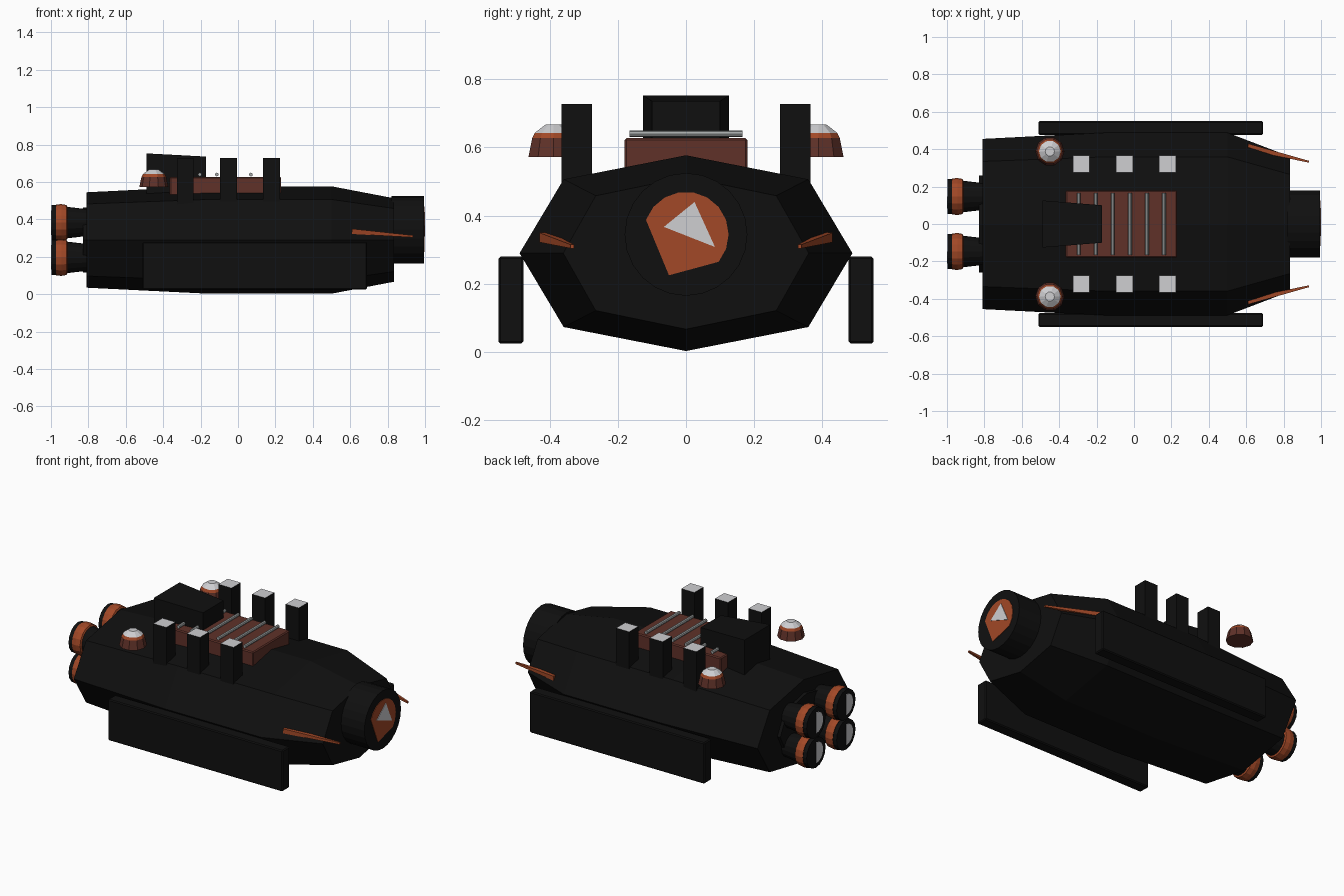
import bpy, bmesh, math

if "Cube" in bpy.data.objects:
    bpy.data.objects.remove(bpy.data.objects["Cube"])


def material(name, rgb):
    m = bpy.data.materials.new(name)
    m.diffuse_color = (*rgb, 1)
    m.use_nodes = True
    m.node_tree.nodes["Principled BSDF"].inputs["Base Color"].default_value = m.diffuse_color
    return m


BLACK = material("hull black", (0.005, 0.005, 0.005))
ORANGE = material("burnt orange", (0.36, 0.065, 0.02))
BROWN = material("rust brown", (0.115, 0.031, 0.022))
WHITE = material("pale grey", (0.62, 0.62, 0.64))
SILVER = material("silver", (0.38, 0.40, 0.40))


def loft(name, rings, mats, bevel=0):
    """Skin a list of rings; mats gives start cap, each band, end cap."""
    bm = bmesh.new()
    slots = list(dict.fromkeys(mats))
    loops = [[bm.verts.new(p) for p in r] for r in rings]
    n = len(loops[0])
    faces = [(bm.faces.new(loops[0][::-1]), mats[0])]
    for k, (a, b) in enumerate(zip(loops, loops[1:])):
        for i in range(n):
            j = (i + 1) % n
            faces.append((bm.faces.new((a[i], a[j], b[j], b[i])), mats[k + 1]))
    faces.append((bm.faces.new(loops[-1]), mats[-1]))
    for f, m in faces:
        f.material_index = slots.index(m)
    bmesh.ops.recalc_face_normals(bm, faces=bm.faces)
    me = bpy.data.meshes.new(name)
    bm.to_mesh(me)
    bm.free()
    for m in slots:
        me.materials.append(m)
    ob = bpy.data.objects.new(name, me)
    bpy.context.collection.objects.link(ob)
    if bevel:
        mod = ob.modifiers.new("soft edge", "BEVEL")
        mod.width, mod.segments = bevel, 1
    return ob


def solid(name, rings, mat, bevel=0):
    return loft(name, rings, [mat] * (len(rings) + 1), bevel)


def box(name, x, y, z, mat, bevel=0, top=None):
    rings = [[(x[0], y[0], h), (x[1], y[0], h), (x[1], y[1], h), (x[0], y[1], h)] for h in z]
    return loft(name, rings, [mat, mat, top or mat], bevel)


def ring_x(x, r, y, z, n=16):
    return [(x, y + r * math.cos(2 * math.pi * i / n), z + r * math.sin(2 * math.pi * i / n))
            for i in range(n)]


def ring_z(z, r, x, y, n=10):
    return [(x + r * math.cos(2 * math.pi * i / n), y + r * math.sin(2 * math.pi * i / n), z)
            for i in range(n)]


def hull_ring(x, ry, rz, cz=0.29):
    shape = [(0, 1), (0.735, 0.755), (1, 0), (0.735, -0.755),
             (0, -1), (-0.735, -0.755), (-1, 0), (-0.735, 0.755)]
    return [(x, ry * a, cz + rz * b) for a, b in shape]


# Eight-sided hull and rear engine mount
solid("hull", [hull_ring(-0.81, 0.455, 0.255), hull_ring(-0.16, 0.488, 0.287),
               hull_ring(0.5, 0.488, 0.287), hull_ring(0.835, 0.36, 0.223)], BLACK)
solid("engine_mount", [hull_ring(-0.83, 0.26, 0.175), hull_ring(-0.8, 0.26, 0.175)], BLACK)

# Nose barrel with its orange lens and pale triangular mark
solid("nose_barrel", [ring_x(x, 0.18, 0, 0.345, 24) for x in (0.82, 0.994)], BLACK)
arc = [(0.125 * math.cos(math.radians(a)), 0.345 + 0.125 * math.sin(math.radians(a)))
       for a in range(-40, 161, 20)]
lens = arc + [(-0.05, 0.225)]
solid("nose_lens", [[(x, y, z) for y, z in lens] for x in (0.992, 0.997)], ORANGE)
mark = [(-0.065, 0.367), (0.085, 0.308), (0.025, 0.44)]
solid("nose_mark", [[(x, y, z) for y, z in mark] for x in (0.995, 1.0)], WHITE)

# Four engines with orange bands and half-disc exhaust plates
for y in (-0.147, 0.147):
    for z in (0.197, 0.383):
        prof = [(-0.81, 0.072), (-0.912, 0.084), (-0.917, 0.094), (-0.945, 0.099),
                (-0.972, 0.096), (-0.972, 0.093), (-0.997, 0.093)]
        loft("engine", [ring_x(x, r, y, z) for x, r in prof],
             [BLACK, BLACK, ORANGE, ORANGE, ORANGE, BLACK, BLACK, BLACK])
        half = [(y + 0.065 * math.cos(a), z + 0.065 * math.sin(a))
                for a in [math.pi * (0.5 + i / 8) for i in range(9)]]
        solid("exhaust_plate", [[(x, p, q) for p, q in half] for x in (-0.995, -1.0)], WHITE)

# Deck box with six cross bars
box("deck_box", (-0.365, 0.23), (-0.18, 0.18), (0.5, 0.628), BROWN, 0.006)
for i in range(6):
    x = -0.295 + 0.091 * i
    bar = [[(x + 0.01 * math.cos(math.pi * k / 4), y, 0.64 + 0.01 * math.sin(math.pi * k / 4))
            for k in range(8)] for y in (-0.165, 0.165)]
    solid("deck_bar", bar, SILVER)

# Tapered cabin block over the back of the deck
solid("cabin_block", [[(x, -w, 0.53), (x, w, 0.53), (x, w, h), (x, -w, h)]
                      for x, w, h in ((-0.49, 0.126, 0.753), (-0.17, 0.1, 0.736))], BLACK)

for s in (-1, 1):
    # Side armour panels
    box("side_panel", (-0.51, 0.69), sorted((s * 0.477, s * 0.55)), (0.025, 0.28), BLACK, 0.006)
    # Deck pillars with pale tops
    for x in (-0.282, -0.051, 0.18):
        box("deck_pillar", (x - 0.045, x + 0.045), (s * 0.32 - 0.045, s * 0.32 + 0.045),
            (0.42, 0.728), BLACK, top=WHITE)
    # Domed lamps
    dome = [(0.572, 0.078), (0.628, 0.066), (0.643, 0.058), (0.66, 0.035), (0.667, 0.025)]
    loft("dome_lamp", [ring_z(z, r, -0.45, s * 0.388) for z, r in dome],
         [BROWN, BROWN, ORANGE, WHITE, WHITE, WHITE])
    # Orange nose spikes
    ends = [(0.61, 0.395, 0.43, 0.322, 0.35), (0.935, 0.328, 0.338, 0.304, 0.315)]
    solid("nose_spike", [[(x, s * a, z0), (x, s * b, z0), (x, s * b, z1), (x, s * a, z1)]
                         for x, a, b, z0, z1 in ends], ORANGE)
